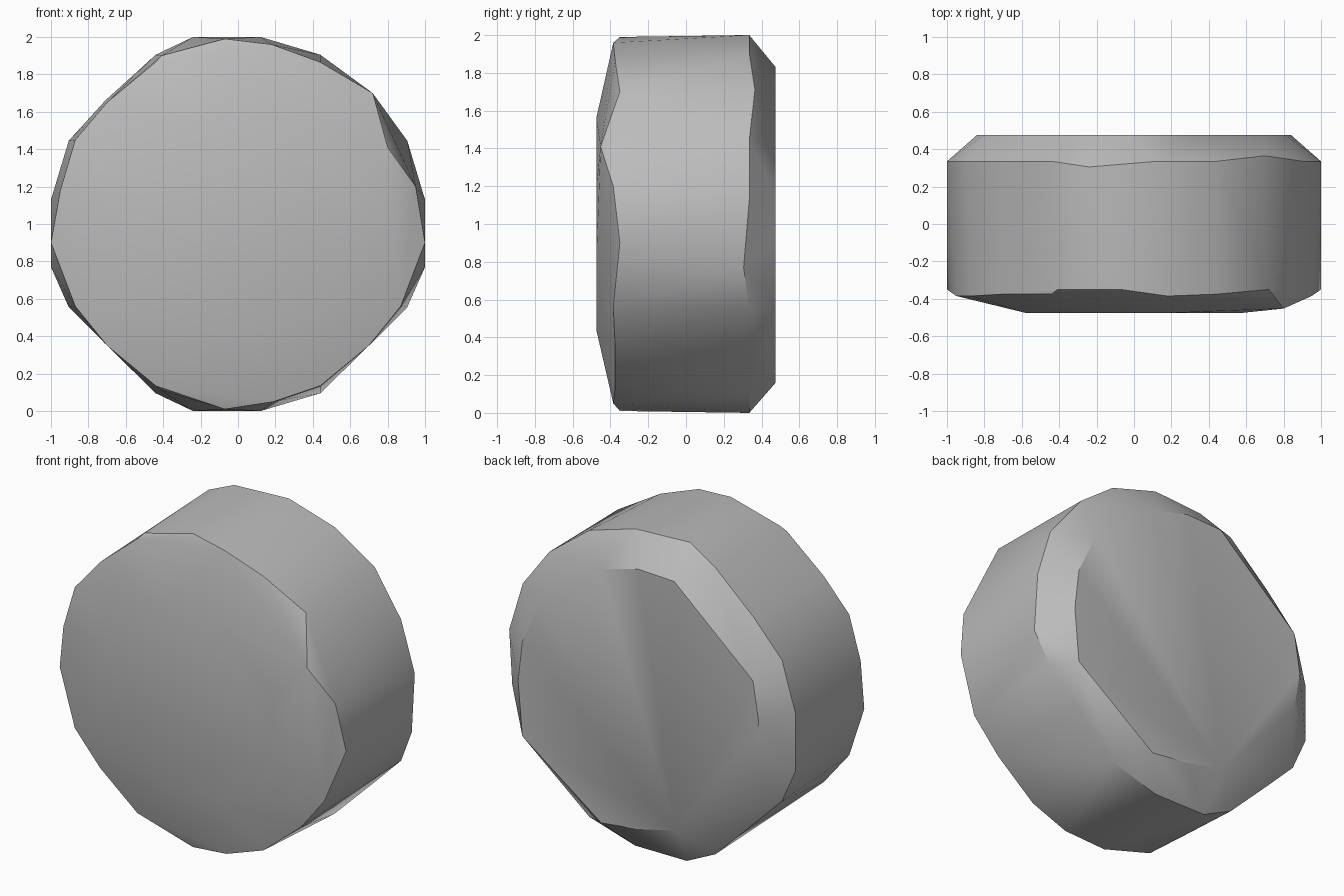
import bpy
import bmesh
import math

default_cube = bpy.data.objects.get("Cube")
if default_cube:
    bpy.data.objects.remove(default_cube, do_unlink=True)


def make_material(name, rgb):
    material = bpy.data.materials.new(name)
    material.use_nodes = True
    colour = (*rgb, 1.0)
    material.diffuse_color = colour
    material.node_tree.nodes["Principled BSDF"].inputs["Base Color"].default_value = colour
    return material


def mirrored(points, y):
    """Repeat quarter-profile points (x, height from centre) in all four quadrants."""
    return [(side * x, y, 1 + end * h)
            for x, h in points for side in (-1, 1) for end in (-1, 1)]


def at_depth(points, y):
    """Place (x, z) outline points at one depth."""
    return [(x, y, z) for x, z in points]


def hull_object(name, points, material):
    """Wrap a faceted solid around the rings of points."""
    bm = bmesh.new()
    for point in points:
        bm.verts.new(point)
    result = bmesh.ops.convex_hull(bm, input=bm.verts[:])
    loose = {v for v in result["geom_interior"] + result["geom_unused"]
             if isinstance(v, bmesh.types.BMVert)}
    bmesh.ops.delete(bm, geom=list(loose), context='VERTS')
    bmesh.ops.recalc_face_normals(bm, faces=bm.faces[:])
    mesh = bpy.data.meshes.new(name)
    bm.to_mesh(mesh)
    bm.free()
    mesh.materials.append(material)
    obj = bpy.data.objects.new(name, mesh)
    bpy.context.collection.objects.link(obj)
    return obj


# Rear shoulder, the widest ring, with a few uneven corners
rear_shoulder = mirrored([(0.44, 0.905), (0.905, 0.445)], 0.335)
rear_shoulder += at_depth([(0.12, 2), (0.12, 0), (-0.24, 0), (-1, 0.77),
                           (-1, 1.13), (1, 1.13), (-0.71, 1.66),
                           (0.71, 0.36), (-0.71, 0.36)], 0.335)
rear_shoulder += at_depth([(-0.24, 2), (1, 0.77)], 0.305)
rear_shoulder += at_depth([(0.7, 1.71)], 0.365)

# Front rim, slightly narrower, with a chipped corner on one side
front_rim = mirrored([(0.44, 0.865), (0.7, 0.65)], -0.375)
front_rim += at_depth([(0.18, 1.96), (0.19, 0.05), (0.87, 0.56), (-0.87, 0.56),
                       (-0.87, 1.45), (-0.95, 1.18), (0.95, 1.2)], -0.385)
front_rim += at_depth([(-0.07, 1.99), (-0.07, 0.01), (-0.41, 1.9), (-0.41, 0.11),
                       (-1, 0.9), (1, 0.9), (0.72, 1.7)], -0.35)
front_rim += at_depth([(0.8, 1.41)], -0.452)

# Shallow crown of the front face
front_crown = mirrored([(0.2, 0.56), (0.58, 0.2)], -0.475)

# Flat rear face with long cut corners
rear_face = at_depth([(0.84, 0.9), (0.81, 1.16), (0.69, 1.42), (0.27, 1.76),
                      (0, 1.83), (-0.25, 1.82), (-0.8, 1.34), (-0.84, 1.09),
                      (-0.8, 0.85), (-0.26, 0.25), (0, 0.19), (0.26, 0.16),
                      (0.81, 0.56)], 0.475)

grey = make_material("plain grey", (0.5, 0.5, 0.5))
drum = hull_object("faceted_drum", rear_shoulder + front_rim + front_crown + rear_face, grey)

# Soft facets with crisp rims
bpy.ops.object.select_all(action='DESELECT')
drum.select_set(True)
bpy.context.view_layer.objects.active = drum
bpy.ops.object.shade_smooth_by_angle(angle=math.radians(30))
